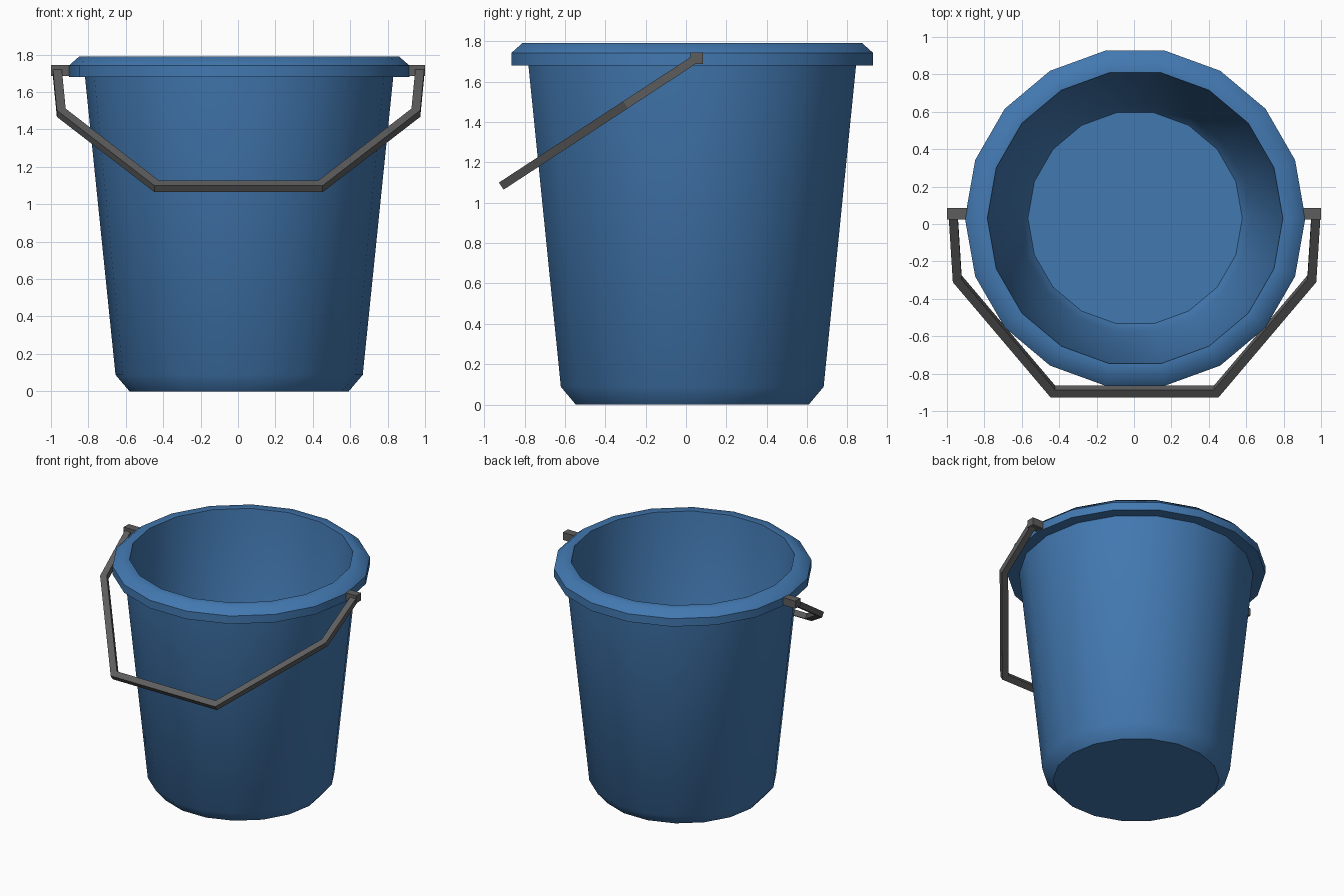
import bpy, bmesh, math
from mathutils import Vector

if "Cube" in bpy.data.objects:
    bpy.data.objects.remove(bpy.data.objects["Cube"])

CX, CY = 0.006, 0.031   # bucket axis
SIDES = 18


def material(name, rgb):
    m = bpy.data.materials.new(name)
    m.diffuse_color = (*rgb, 1)
    m.use_nodes = True
    m.node_tree.nodes["Principled BSDF"].inputs["Base Color"].default_value = m.diffuse_color
    return m


def make_object(name, bm, mat, smooth=False):
    bmesh.ops.recalc_face_normals(bm, faces=bm.faces)
    me = bpy.data.meshes.new(name)
    bm.to_mesh(me)
    bm.free()
    me.materials.append(mat)
    ob = bpy.data.objects.new(name, me)
    bpy.context.collection.objects.link(ob)
    if smooth:
        bpy.ops.object.select_all(action='DESELECT')
        ob.select_set(True)
        bpy.context.view_layer.objects.active = ob
        bpy.ops.object.shade_smooth_by_angle(angle=math.radians(45))
    return ob


blue = material("blue_plastic", (0.055, 0.19, 0.44))
grey = material("dark_grey_metal", (0.11, 0.11, 0.11))

# Bucket: one closed profile from the underside, over the rim, down to the inner floor
profile = [(0.586, 0), (0.661, 0.088), (0.824, 1.68), (0.91, 1.68), (0.91, 1.742),
           (0.855, 1.79), (0.79, 1.79), (0.617, 0.105), (0.573, 0.045)]
bm = bmesh.new()
rings = []
for r, z in profile:
    rings.append([bm.verts.new((CX + r * math.cos(2 * math.pi * i / SIDES),
                                CY + r * math.sin(2 * math.pi * i / SIDES), z))
                  for i in range(SIDES)])
for a, b in zip(rings, rings[1:]):
    for i in range(SIDES):
        j = (i + 1) % SIDES
        bm.faces.new((a[i], a[j], b[j], b[i]))
bm.faces.new(rings[0])    # underside
bm.faces.new(rings[-1])   # inner floor
make_object("bucket", bm, blue, smooth=True)

# Handle: mitred rectangular bar swept in a plane tilted down towards the front
WIDTH, THICK = 0.048, 0.042
tilt = math.radians(33.2)
down = Vector((0, -math.cos(tilt), -math.sin(tilt)))
normal = Vector((0, -math.sin(tilt), math.cos(tilt)))
pivot = Vector((0.003, 0.052, 1.715))
half = [(0.97, 0), (0.948, 0.412), (0.437, 1.132)]
path = [Vector(p) for p in half] + [Vector((-x, d)) for x, d in reversed(half)]
bm = bmesh.new()
sections = []
for i, p in enumerate(path):
    dirs = []
    if i > 0:
        dirs.append((p - path[i - 1]).normalized())
    if i < len(path) - 1:
        dirs.append((path[i + 1] - p).normalized())
    t = sum(dirs, Vector((0, 0))).normalized()
    side = Vector((-t.y, t.x)) * (WIDTH / 2 / t.dot(dirs[0]))
    ring = []
    for s, n in ((-1, -1), (1, -1), (1, 1), (-1, 1)):
        q = p + side * s
        ring.append(bm.verts.new(pivot + Vector((q.x, 0, 0)) + down * q.y + normal * (n * THICK / 2)))
    sections.append(ring)
for a, b in zip(sections, sections[1:]):
    for i in range(4):
        j = (i + 1) % 4
        bm.faces.new((a[i], a[j], b[j], b[i]))
bm.faces.new(sections[0])
bm.faces.new(sections[-1])
make_object("handle", bm, grey)

# Pivot stubs joining the handle to the rim
for s, name in ((-1, "left_pivot"), (1, "right_pivot")):
    bm = bmesh.new()
    bmesh.ops.create_cube(bm, size=1)
    bmesh.ops.scale(bm, vec=(0.12, 0.062, 0.058), verts=bm.verts)
    bmesh.ops.translate(bm, vec=(s * 0.94, 0.054, 1.716), verts=bm.verts)
    make_object(name, bm, grey)
